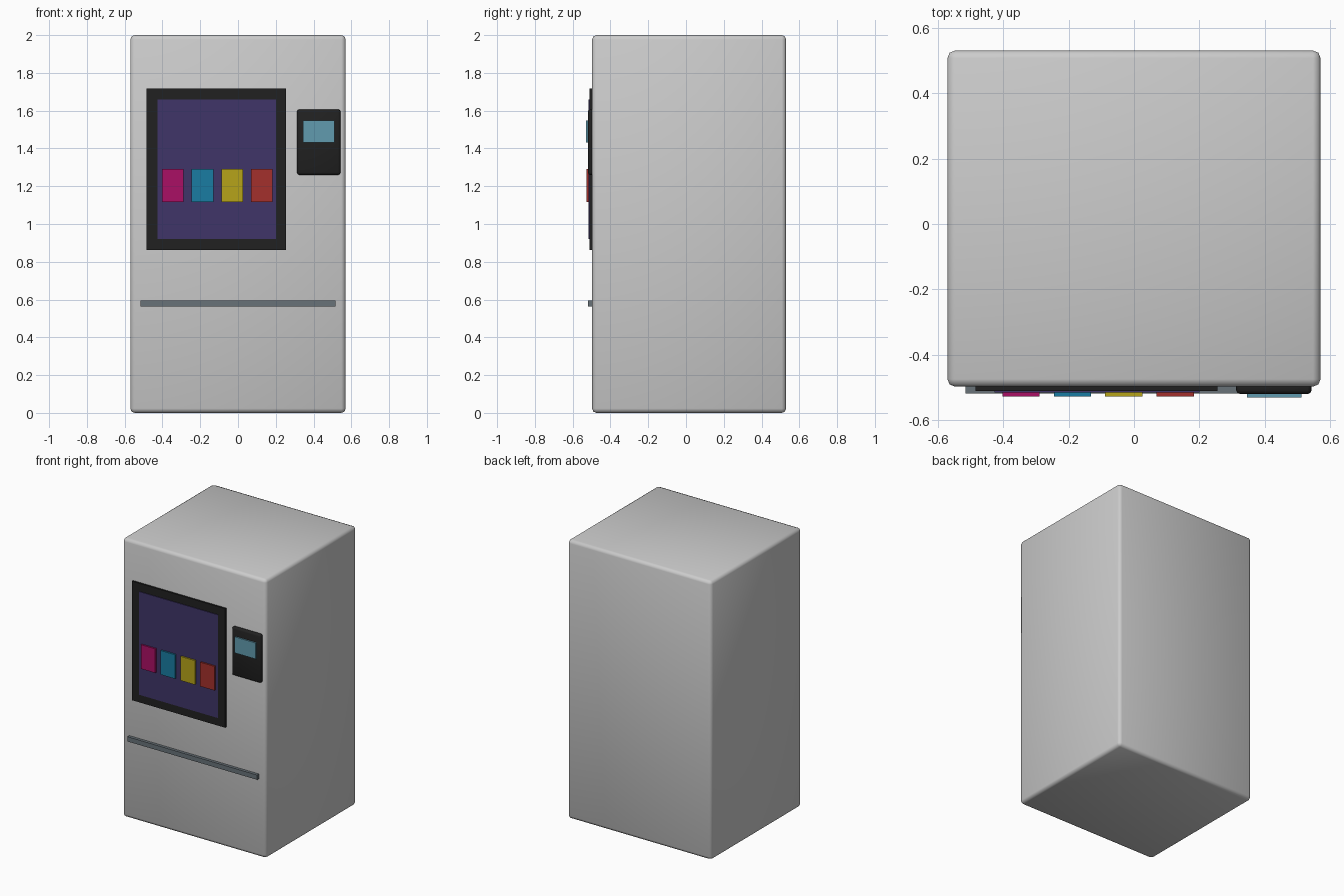
import bpy

if "Cube" in bpy.data.objects:
    bpy.data.objects.remove(bpy.data.objects["Cube"])


def material(name, rgb):
    m = bpy.data.materials.new(name)
    m.diffuse_color = (*rgb, 1)
    m.use_nodes = True
    m.node_tree.nodes["Principled BSDF"].inputs["Base Color"].default_value = m.diffuse_color
    return m


def box(name, x, y, z, mat=None, bevel=0, segments=2):
    """Box from (min, max) pairs on each axis, with optional rounded edges."""
    bpy.ops.mesh.primitive_cube_add(size=1)
    ob = bpy.context.object
    ob.name = name
    ob.location = [(a + b) / 2 for a, b in (x, y, z)]
    ob.scale = [b - a for a, b in (x, y, z)]
    bpy.ops.object.transform_apply(location=False, rotation=False, scale=True)
    if mat:
        ob.data.materials.append(mat)
    if bevel:
        mod = ob.modifiers.new("rounded_edges", 'BEVEL')
        mod.width = bevel
        mod.segments = segments
        bpy.ops.object.shade_smooth()
    return ob


black = material("black", (0.015, 0.015, 0.015))
purple = material("purple", (0.05, 0.035, 0.14))
steel = material("steel", (0.14, 0.17, 0.19))
cyan = material("pale_blue", (0.12, 0.33, 0.43))

# Cabinet
FRONT = -0.497
box("cabinet", (-0.57, 0.57), (FRONT, 0.53), (0, 2), bevel=0.023)

# Display: frame and screen
box("display_frame", (-0.485, 0.255), (-0.51, FRONT + 0.02), (0.863, 1.717), black)
box("display_screen", (-0.427, 0.2), (-0.515, FRONT), (0.92, 1.66), purple)

# Row of coloured product tiles
tiles = [("magenta", (0.4, 0.005, 0.13)), ("blue", (0.01, 0.2, 0.36)),
         ("yellow", (0.47, 0.37, 0.01)), ("red", (0.37, 0.03, 0.025))]
for i, (name, rgb) in enumerate(tiles):
    cx = -0.345 + 0.157 * i
    box(name + "_tile", (cx - 0.057, cx + 0.057), (-0.527, -0.513),
        (1.117, 1.29), material(name, rgb))

# Payment reader
box("card_reader", (0.312, 0.543), (-0.52, FRONT + 0.02), (1.26, 1.607), black, 0.013)
box("reader_screen", (0.345, 0.512), (-0.53, -0.515), (1.432, 1.547), cyan)

# Trim strip
box("trim_strip", (-0.515, 0.515), (-0.518, FRONT + 0.005), (0.562, 0.596), steel)
